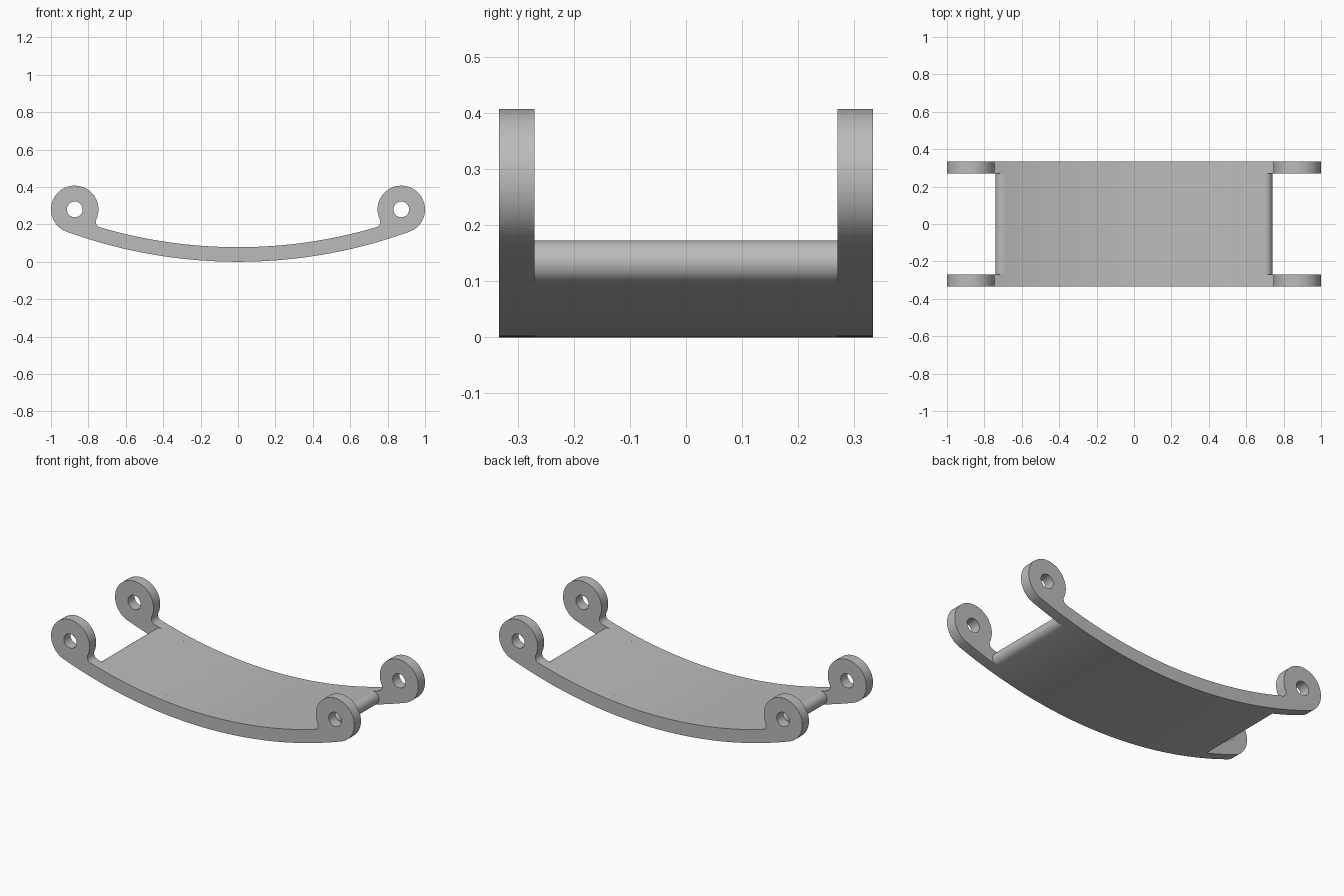
import bpy
import bmesh
from math import sin, cos, pi, atan2, acos, hypot
from mathutils import Vector

if "Cube" in bpy.data.objects:
    bpy.data.objects.remove(bpy.data.objects["Cube"], do_unlink=True)

grey = bpy.data.materials.new("plain_grey")
grey.use_nodes = True
grey.diffuse_color = (0.5, 0.5, 0.5, 1)
grey.node_tree.nodes["Principled BSDF"].inputs["Base Color"].default_value = (0.5, 0.5, 0.5, 1)

# Main dimensions
R_OUT = 2.69            # underside of the bow
THICK = 0.078
R_IN = R_OUT - THICK    # upper side of the bow
EYE = (0.873, 0.28)
R_EYE, R_HOLE, R_FILLET = 0.127, 0.042, 0.03
Y_IN, Y_OUT = 0.27, 0.333


def arc(centre, r, a0, a1, n):
    """Points on an arc, angles measured from +x towards +z."""
    return [(centre[0] + r * cos(a0 + (a1 - a0) * i / n),
             centre[1] + r * sin(a0 + (a1 - a0) * i / n)) for i in range(n + 1)]


def mirrored(half):
    """Close a right-hand half outline with its mirror image."""
    return half + [(-x, z) for x, z in reversed(half[1:-1])]


def prism(name, loops, y0, y1):
    """Fill closed loops in the xz plane, holes included, and extrude along y."""
    bm = bmesh.new()
    edges = []
    for loop in loops:
        verts = [bm.verts.new((x, y0, z)) for x, z in loop]
        edges += [bm.edges.new((v, verts[i - 1])) for i, v in enumerate(verts)]
    bmesh.ops.remove_doubles(bm, verts=bm.verts[:], dist=0.0001)
    bmesh.ops.triangle_fill(bm, edges=bm.edges[:], use_beauty=True, normal=(0, -1, 0))
    ext = bmesh.ops.extrude_face_region(bm, geom=bm.faces[:], use_keep_orig=True)
    moved = [g for g in ext["geom"] if isinstance(g, bmesh.types.BMVert)]
    bmesh.ops.translate(bm, verts=moved, vec=Vector((0, y1 - y0, 0)))
    bmesh.ops.recalc_face_normals(bm, faces=bm.faces[:])
    mesh = bpy.data.meshes.new(name)
    bm.to_mesh(mesh)
    bm.free()
    mesh.materials.append(grey)
    obj = bpy.data.objects.new(name, mesh)
    bpy.context.collection.objects.link(obj)
    bpy.ops.object.select_all(action="DESELECT")
    obj.select_set(True)
    bpy.context.view_layer.objects.active = obj
    bpy.ops.object.shade_smooth_by_angle(angle=pi / 6)
    return obj


bow = (0, R_OUT)
down = -pi / 2

# Arm outline: bow underside, round eye, fillet, bow upper side
eye_angle = atan2(EYE[0], R_OUT - EYE[1])
eye_dist = hypot(EYE[0], R_OUT - EYE[1])
fillet_dist = R_IN - R_FILLET
fillet_angle = eye_angle - acos(
    (eye_dist ** 2 + fillet_dist ** 2 - (R_EYE + R_FILLET) ** 2) / (2 * eye_dist * fillet_dist))
fillet = (fillet_dist * sin(fillet_angle), R_OUT - fillet_dist * cos(fillet_angle))
to_eye = atan2(EYE[1] - fillet[1], EYE[0] - fillet[0])

arm_half = (arc(bow, R_OUT, down, down + eye_angle, 32)
            + arc(EYE, R_EYE, down + eye_angle, pi + to_eye, 48)[1:]
            + arc(fillet, R_FILLET, to_eye, down + fillet_angle, 12)[1:]
            + arc(bow, R_IN, down + fillet_angle, down, 32)[1:])
hole = arc(EYE, R_HOLE, 0, 2 * pi, 32)[:-1]
arm_loops = [mirrored(arm_half), hole, [(-x, z) for x, z in hole]]

prism("front_arm", arm_loops, -Y_OUT, -Y_IN)
prism("back_arm", arm_loops, Y_IN, Y_OUT)

# Curved plate between the arms, with fully rounded ends
end_angle = 0.268
r_mid = (R_OUT + R_IN) / 2
end = (r_mid * sin(end_angle), R_OUT - r_mid * cos(end_angle))
plate_half = (arc(bow, R_OUT, down, down + end_angle, 28)
              + arc(end, THICK / 2, down + end_angle, pi / 2 + end_angle, 20)[1:]
              + arc(bow, R_IN, down + end_angle, down, 28)[1:])
prism("curved_plate", [mirrored(plate_half)], -Y_IN, Y_IN)
